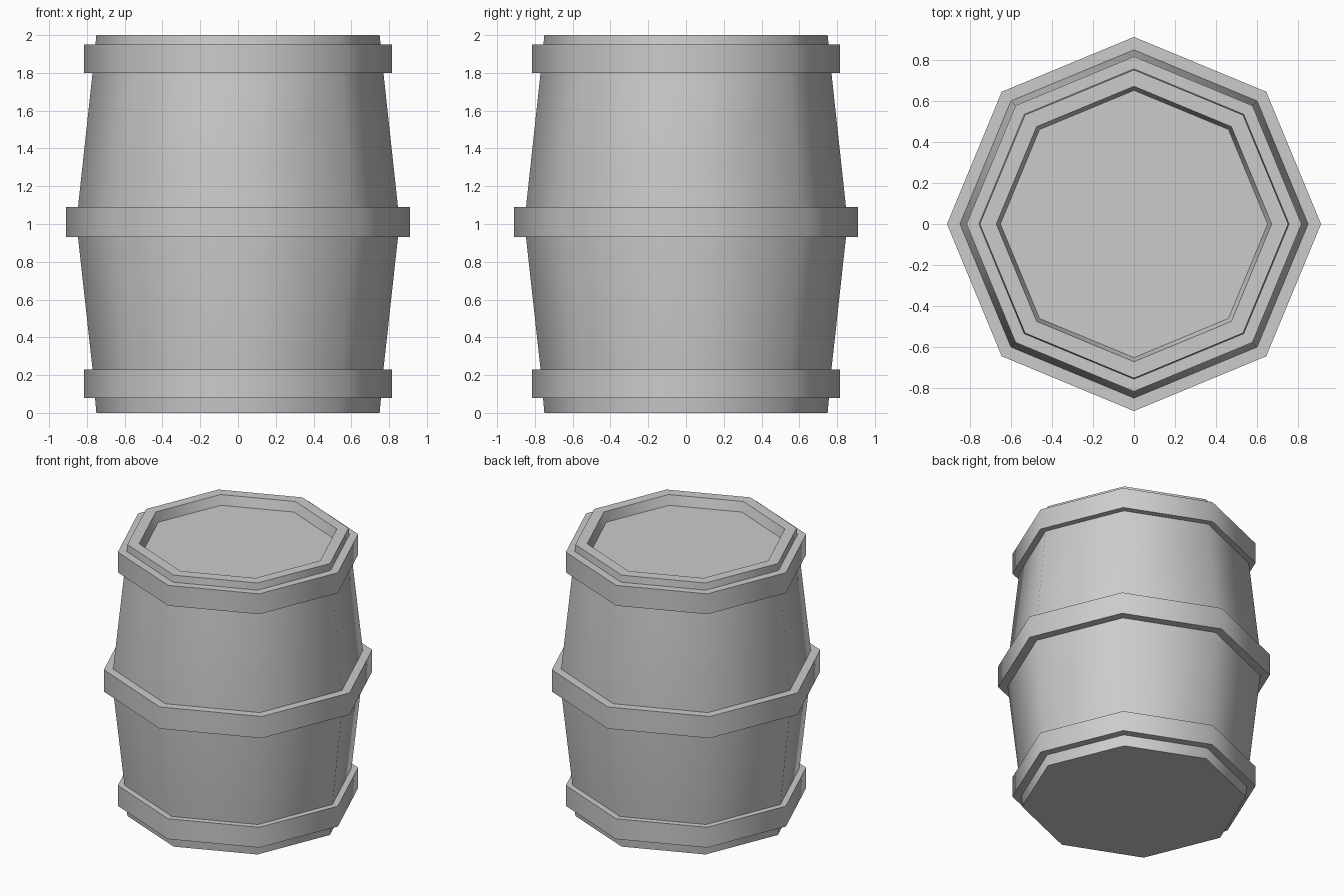
import bpy, bmesh
from math import cos, sin, pi, radians

if "Cube" in bpy.data.objects:
    bpy.data.objects.remove(bpy.data.objects["Cube"])

SIDES = 8


def lathe(name, profile, closed):
    """Revolve (radius, z) points; closed joins the ends, otherwise the ends are capped."""
    bm = bmesh.new()
    rings = [[bm.verts.new((r * cos(2 * pi * i / SIDES), r * sin(2 * pi * i / SIDES), z))
              for i in range(SIDES)] for r, z in profile]
    pairs = list(zip(rings, rings[1:]))
    if closed:
        pairs.append((rings[-1], rings[0]))
    else:
        bm.faces.new(rings[0])
        bm.faces.new(rings[-1])
    for a, b in pairs:
        for i in range(SIDES):
            j = (i + 1) % SIDES
            bm.faces.new((a[i], a[j], b[j], b[i]))
    bmesh.ops.recalc_face_normals(bm, faces=bm.faces)
    mesh = bpy.data.meshes.new(name)
    bm.to_mesh(mesh)
    bm.free()
    obj = bpy.data.objects.new(name, mesh)
    bpy.context.collection.objects.link(obj)
    bpy.ops.object.select_all(action='DESELECT')
    obj.select_set(True)
    bpy.context.view_layer.objects.active = obj
    bpy.ops.object.shade_smooth_by_angle(angle=radians(50))
    return obj


# Bulging body with a recessed lid
lathe("barrel_body", [(0.75, 0), (0.77, 0.23), (0.847, 0.93), (0.847, 1.09),
                      (0.77, 1.80), (0.75, 2.0), (0.67, 2.0), (0.65, 1.93)], False)

# Hoops around the bottom, middle and top
for name, z0, z1, outer, inner in (("bottom_hoop", 0.08, 0.23, 0.815, 0.755),
                                   ("middle_hoop", 0.93, 1.09, 0.91, 0.845),
                                   ("top_hoop", 1.80, 1.95, 0.815, 0.755)):
    lathe(name, [(inner, z0), (outer, z0), (outer, z1), (inner, z1)], True)
